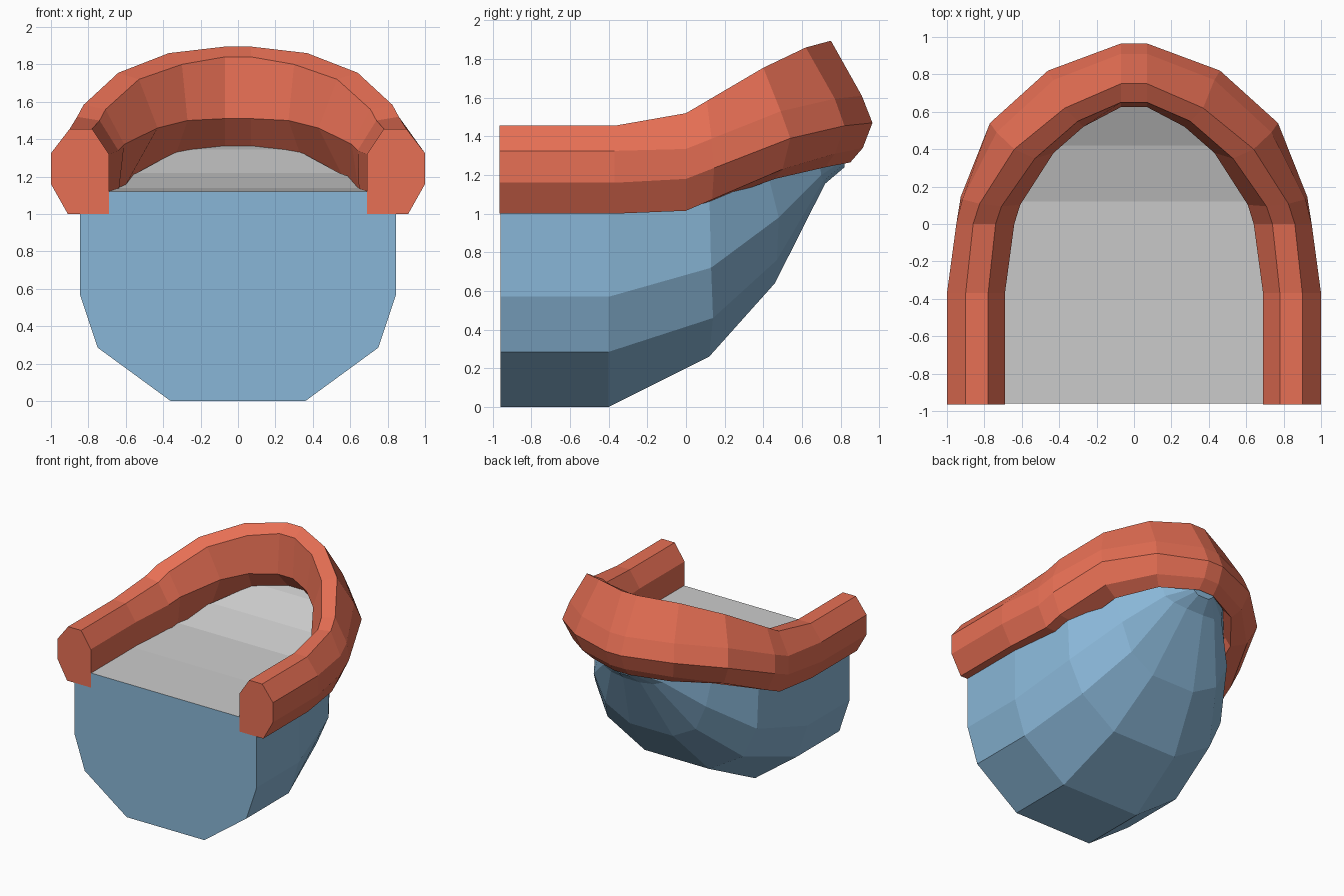
import bpy, bmesh
from mathutils import Vector

if "Cube" in bpy.data.objects:
    bpy.data.objects.remove(bpy.data.objects["Cube"])


def material(name, color):
    m = bpy.data.materials.new(name)
    m.diffuse_color = color
    m.use_nodes = True
    m.node_tree.nodes["Principled BSDF"].inputs["Base Color"].default_value = m.diffuse_color
    return m


def loft(name, rings, closed=True, caps=True, mat=None):
    """Skin a list of rings with flat quads, optionally capping both ends."""
    bm = bmesh.new()
    rows = [[bm.verts.new(p) for p in r] for r in rings]
    n = len(rows[0])
    for a, b in zip(rows, rows[1:]):
        for i in range(n if closed else n - 1):
            j = (i + 1) % n
            bm.faces.new((a[i], a[j], b[j], b[i]))
    if caps:
        bm.faces.new(rows[0])
        bm.faces.new(rows[-1][::-1])
    bmesh.ops.recalc_face_normals(bm, faces=bm.faces)
    me = bpy.data.meshes.new(name)
    bm.to_mesh(me)
    bm.free()
    ob = bpy.data.objects.new(name, me)
    bpy.context.collection.objects.link(ob)
    if mat:
        me.materials.append(mat)
    return ob


def mirror(p):
    return (-p[0], p[1], p[2])


red = material("red", (0.8, 0.16, 0.09, 1))
blue = material("blue", (0.25, 0.47, 0.68, 1))

# Rail: seven-sided section, straight along the sides, tilting up around the bow
side = [(.69, 1.0), (.91, 1.0), (1.0, 1.16), (1.0, 1.325), (.90, 1.455), (.78, 1.455), (.69, 1.32)]
shoulder_profile = [(.65, 1.015), (.87, 1.015), (.95, 1.18), (.95, 1.335), (.86, 1.52), (.74, 1.50), (.64, 1.34)]
shoulder = [(x, 0, z) for x, z in shoulder_profile]
cheek = [(.57, .46, 1.18), (.70, .50, 1.23), (.77, .54, 1.39), (.735, .49, 1.53),
         (.64, .40, 1.755), (.53, .35, 1.72), (.43, .38, 1.46)]
quarter = [(.36, .72, 1.24), (.42, .77, 1.31), (.46, .82, 1.455), (.43, .77, 1.595),
           (.37, .62, 1.86), (.30, .55, 1.80), (.27, .52, 1.50)]
bow_profile = [(.85, 1.265), (.915, 1.34), (.965, 1.47), (.91, 1.61), (.75, 1.895), (.65, 1.84), (.625, 1.51)]
bow = [(.07, y, z) for y, z in bow_profile]
bulge = [Vector(a).lerp(Vector(b), .27) + Vector((.025, 0, 0)) for a, b in zip(shoulder, cheek)]

half = [[(x, y, z) for x, z in side] for y in (-.965, -.37)]
half += [shoulder, bulge, cheek, quarter, bow]
loft("rail", half + [[mirror(p) for p in r] for r in reversed(half)], mat=red)

# Hull: half sections from keel to deck edge, narrowing and rising to the bow
keel = [(.36, 0), (.75, .285), (.845, .57), (.845, 1.12)]
hull_half = [[(x, y, z) for x, z in keel] for y in (-.96, -.4)]
hull_half += [
    [(.30, .12, .26), (.63, .14, .46), (.75, .13, .72), (.76, .12, 1.14)],
    [(.20, .46, .64), (.42, .47, .76), (.52, .48, .98), (.54, .42, 1.22)],
    [(.08, .72, 1.155), (.20, .71, 1.17), (.28, .70, 1.20), (.31, .68, 1.345)],
    [(.05, .82, 1.24), (.08, .82, 1.26), (.10, .82, 1.28), (.11, .82, 1.38)],
]
hull_rings = [[mirror(p) for p in reversed(r)] + r for r in hull_half]
hull = loft("hull", hull_rings, closed=False, mat=blue)

# Deck: spans the top edges of the hull
loft("deck", [[mirror(r[-1]), r[-1]] for r in hull_half], closed=False, caps=False)
